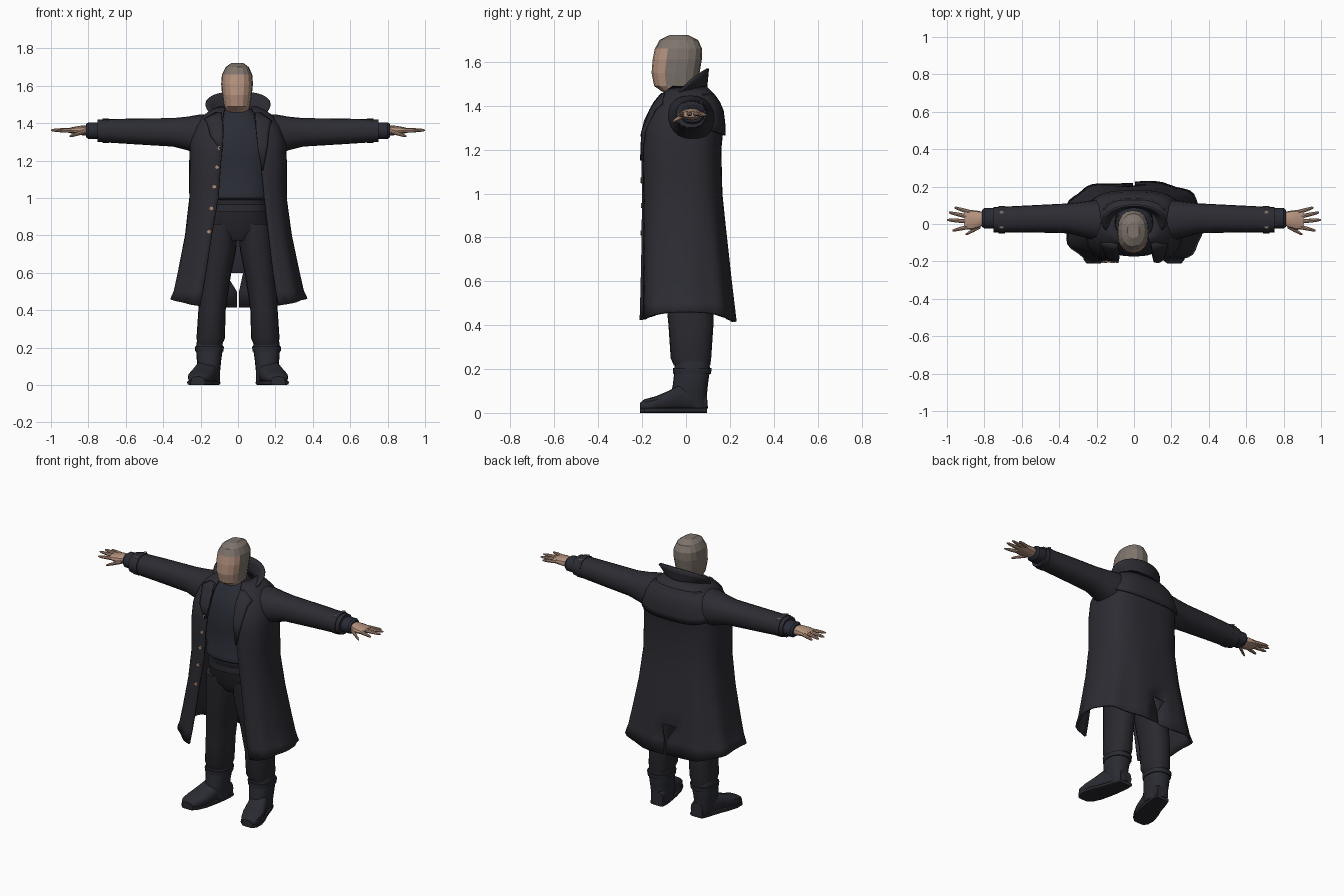
import bpy, bmesh, math
from mathutils import Vector

cube = bpy.data.objects.get("Cube")
if cube:
    bpy.data.objects.remove(cube, do_unlink=True)


def material(name, r, g, b):
    m = bpy.data.materials.new(name)
    m.use_nodes = True
    m.diffuse_color = (r, g, b, 1)
    bsdf = m.node_tree.nodes["Principled BSDF"]
    bsdf.inputs["Base Color"].default_value = (r, g, b, 1)
    bsdf.inputs["Roughness"].default_value = 0.9
    return m


COAT = material("coat charcoal", 0.025, 0.025, 0.033)
KNIT = material("sweater navy", 0.023, 0.025, 0.036)
CLOTH = material("trouser black", 0.022, 0.022, 0.028)
LEATHER = material("boot leather", 0.023, 0.024, 0.032)
SKIN = material("skin", 0.46, 0.29, 0.21)
HAIR = material("grey hair", 0.21, 0.175, 0.15)
COPPER = material("button copper", 0.42, 0.26, 0.19)


def power(v, p):
    return math.copysign(abs(v) ** p, v)


def oval(axis, pos, a, b, p=1.0, n=16):
    """Rounded section across an axis, spanning range a by range b."""
    ring = []
    for i in range(n):
        t = math.tau * i / n
        u = (a[0] + a[1]) / 2 + (a[1] - a[0]) / 2 * power(math.sin(t), p)
        v = (b[0] + b[1]) / 2 - (b[1] - b[0]) / 2 * power(math.cos(t), p)
        ring.append({"x": (pos, u, v), "y": (u, pos, v), "z": (u, v, pos)}[axis])
    return ring


def loft(name, rows, mats, closed=True, thick=0, mirror=False, angle=35, skip=None):
    """Skin a list of equal rows; closed rows are capped, open ones get thickness."""
    bm = bmesh.new()
    vs = [[bm.verts.new(c) for c in row] for row in rows]
    n = len(rows[0])
    for r in range(len(rows) - 1):
        for i in range(n if closed else n - 1):
            if skip and skip(r, i):
                continue
            j = (i + 1) % n
            bm.faces.new((vs[r][i], vs[r][j], vs[r + 1][j], vs[r + 1][i]))
    if closed:
        bm.faces.new(vs[0])
        bm.faces.new(vs[-1])
    bmesh.ops.recalc_face_normals(bm, faces=bm.faces)
    me = bpy.data.meshes.new(name)
    bm.to_mesh(me)
    bm.free()
    for m in mats:
        me.materials.append(m)
    if angle:
        me.shade_smooth()
        me.set_sharp_from_angle(angle=math.radians(angle))
    ob = bpy.data.objects.new(name, me)
    bpy.context.collection.objects.link(ob)
    if thick:
        mod = ob.modifiers.new("thickness", "SOLIDIFY")
        mod.thickness, mod.offset = thick, 0
    if mirror:
        ob.modifiers.new("mirror", "MIRROR").use_bisect_axis[0] = False
    return ob


# Coat surface: height, half width, front, back, right edge, left edge
COAT_ROWS = [
    (0.415, 0.36, -0.215, 0.22, 0.20, 0.22), (0.6, 0.32, -0.21, 0.20, 0.17, 0.19),
    (0.8, 0.28, -0.205, 0.18, 0.14, 0.165), (1.0, 0.255, -0.20, 0.16, 0.105, 0.14),
    (1.2, 0.255, -0.20, 0.155, 0.09, 0.12), (1.3, 0.25, -0.19, 0.165, 0.08, 0.105),
    (1.38, 0.225, -0.155, 0.16, 0.08, 0.095), (1.43, 0.19, -0.125, 0.14, 0.08, 0.09),
    (1.46, 0.15, -0.10, 0.115, 0.075, 0.085), (1.485, 0.10, -0.07, 0.09, 0.065, 0.07)]
P = 0.68


def coat_row(z):
    for lo, hi in zip(COAT_ROWS, COAT_ROWS[1:]):
        if z <= hi[0]:
            t = (z - lo[0]) / (hi[0] - lo[0])
            return [l + (h - l) * t for l, h in zip(lo, hi)]
    return COAT_ROWS[-1]


def coat_angle(x, z):
    return math.copysign(math.asin(min(1, abs(x) / coat_row(z)[1]) ** (1 / P)), x)


def coat_point(z, a, off=0.0):
    _, w, yf, yb, _, _ = coat_row(z)
    off += 0.012 * math.sin(9 * a) * max(0, 1 - z)
    return Vector(((w + off) * power(math.sin(a), P),
                   (yf + yb) / 2 - ((yb - yf) / 2 + off) * power(math.cos(a), P), z))


# Long open coat with a back vent
COLS = 41
heights = [0.415, 0.5, 0.6, 0.7, 0.8, 0.9, 1.0, 1.1, 1.2, 1.25, 1.3, 1.34, 1.38, 1.43, 1.46, 1.485]
rows = []
for r, z in enumerate(heights):
    row = coat_row(z)
    a0, a1 = coat_angle(row[5], z), math.tau - coat_angle(row[4], z)
    line = []
    for i in range(COLS + 1):
        a = a0 + (a1 - a0) * i / COLS
        c = coat_point(z, a)
        if r == 0:
            c.z += 0.045 * math.sin(a) ** 2
        if z < 0.6 and i in (COLS // 2, COLS // 2 + 1):
            c.x = 0.006 if i == COLS // 2 else -0.006
        line.append(c)
    rows.append(line)
loft("coat_body", rows, [COAT], closed=False, thick=0.012,
     skip=lambda r, i: r < 2 and i == COLS // 2)

# Loose cape panel across the upper back
rows = []
for k in range(6):
    line = []
    for i in range(21):
        t = i / 10 - 1
        z = 1.265 + 0.03 * t * t + (1.45 - 1.265 - 0.03 * t * t) * k / 5
        line.append(coat_point(z, math.pi + t * 1.15, 0.014 - 0.002 * k))
    rows.append(line)
loft("back_yoke", rows, [COAT], closed=False, thick=0.008)

# Lapels lie just over the coat front: height, inner x, outer x
lapels = {
    "right_lapel": (-1, [(1.455, 0.08, 0.11), (1.42, 0.08, 0.17), (1.40, 0.075, 0.155),
                         (1.33, 0.075, 0.14), (1.26, 0.08, 0.09)]),
    "left_lapel": (1, [(1.455, 0.085, 0.11), (1.41, 0.09, 0.17), (1.38, 0.09, 0.16),
                       (1.28, 0.10, 0.15), (1.15, 0.12, 0.128)])}
for name, (s, pts) in lapels.items():
    rows = [[coat_point(z, coat_angle(s * (x0 + (x1 - x0) * k / 4), z), 0.012)
             for k in range(5)] for z, x0, x1 in pts]
    loft(name, rows, [COAT], closed=False, thick=0.01)

# Turned-up collar
rows = []
for k in range(4):
    f = k / 3
    line = []
    for i in range(25):
        t = i / 12 - 1
        a = t * math.radians(132)
        low = Vector((0.105 * math.sin(a), 0.005 + 0.085 * math.cos(a), 1.465 - 0.03 * t * t))
        top = Vector((0.172 * math.sin(a), 0.01 + 0.09 * math.cos(a), 1.57 - 0.14 * t * t))
        line.append(low.lerp(top, f))
    rows.append(line)
loft("collar", rows, [COAT], closed=False, thick=0.01)

# Sleeves, cuff straps and shirt cuffs
sleeve = [(0.08, -0.10, 0.13, 1.22, 1.45), (0.20, -0.09, 0.13, 1.225, 1.447),
          (0.27, -0.07, 0.12, 1.255, 1.435), (0.35, -0.05, 0.11, 1.275, 1.427),
          (0.55, -0.045, 0.10, 1.287, 1.425), (0.75, -0.045, 0.09, 1.30, 1.42)]
loft("sleeves", [oval("x", x, (y0, y1), (z0, z1), 0.9, 20) for x, y0, y1, z0, z1 in sleeve],
     [COAT], mirror=True)
loft("cuff_straps", [oval("x", x, (-0.05, 0.095), (1.295, 1.425), 0.9, 20) for x in (0.69, 0.725)],
     [COAT], mirror=True)
loft("inner_cuffs", [oval("x", x, (-0.025 + d, 0.085 - d), (1.315 + d, 1.405 - d), 0.9)
                     for x, d in ((0.74, 0), (0.80, 0), (0.812, 0.01))], [KNIT], mirror=True)

# Buttons down the coat edge and on the cuff straps
for i, (x, z) in enumerate([(-0.10, 1.267), (-0.113, 1.165), (-0.128, 1.06),
                            (-0.144, 0.945), (-0.157, 0.82)]):
    y = coat_point(z, coat_angle(x, z)).y
    loft(f"coat_button_{i + 1}", [oval("y", y + d, (x - 0.012, x + 0.012), (z - 0.012, z + 0.012), 1, 8)
                                  for d in (-0.015, -0.005)], [COPPER])
for i, y in enumerate((-0.015, 0.065)):
    loft(f"cuff_buttons_{i + 1}", [oval("z", z, (0.697, 0.719), (y - 0.011, y + 0.011), 1, 8)
                                   for z in (1.405, 1.418)], [HAIR], mirror=True)

# Hands
palm = [(0.79, 0.0, 0.06, 1.335, 1.385), (0.83, -0.02, 0.07, 1.335, 1.388),
        (0.87, -0.032, 0.075, 1.342, 1.382), (0.905, -0.025, 0.07, 1.348, 1.374)]
loft("palms", [oval("x", x, (y0, y1), (z0, z1), 0.85, 12) for x, y0, y1, z0, z1 in palm],
     [SKIN], mirror=True)
fingers = {"little_fingers": ((0.88, 0.064, 1.362), (0.96, 0.088, 1.358)),
           "ring_fingers": ((0.89, 0.04, 1.364), (0.99, 0.062, 1.362)),
           "middle_fingers": ((0.89, 0.014, 1.364), (1.0, 0.022, 1.362)),
           "index_fingers": ((0.88, -0.014, 1.362), (0.97, -0.035, 1.36)),
           "thumbs": ((0.82, -0.012, 1.355), (0.90, -0.056, 1.33))}
for name, (base, tip) in fingers.items():
    rows = []
    for f, h in ((0, 0.012), (0.5, 0.0105), (0.85, 0.008), (1, 0.004)):
        c = Vector(base).lerp(Vector(tip), f)
        rows.append(oval("x", c.x, (c.y - h, c.y + h), (c.z - h, c.z + h), 1, 8))
    loft(name, rows, [SKIN], mirror=True)


def column(name, table, mat, **kw):
    """Upright loft from height, x range, y range."""
    return loft(name, [oval("z", z, (x0, x1), (y0, y1), kw.get("p", 0.85), kw.get("n", 20))
                       for z, x0, x1, y0, y1 in table], mat,
                mirror=kw.get("mirror", False), angle=kw.get("angle", 35))


# Head: skin in front, short grey hair over the top, sides and back
head = column("head", [(1.42, -0.06, 0.05, -0.07, 0.05), (1.455, -0.062, 0.052, -0.095, 0.05),
                       (1.49, -0.075, 0.065, -0.145, 0.052), (1.55, -0.085, 0.074, -0.157, 0.062),
                       (1.61, -0.09, 0.08, -0.152, 0.072), (1.66, -0.086, 0.076, -0.142, 0.073),
                       (1.70, -0.066, 0.058, -0.12, 0.055), (1.722, -0.035, 0.028, -0.075, 0.01)],
              [SKIN, HAIR], n=16, angle=0)
for f in head.data.polygons:
    c = f.center
    f.material_index = int(c.z > 1.675 or (c.y > -0.075 and c.z > 1.5) or (c.y > -0.01 and c.z > 1.46))

# Sweater with ribbed hem, then belt and hips
column("sweater", [(0.99, -0.16, 0.16, -0.155, 0.11), (1.0, -0.175, 0.175, -0.168, 0.12),
                   (1.03, -0.175, 0.175, -0.17, 0.12), (1.045, -0.17, 0.17, -0.163, 0.12),
                   (1.2, -0.19, 0.19, -0.175, 0.12), (1.32, -0.19, 0.19, -0.165, 0.12),
                   (1.40, -0.15, 0.15, -0.135, 0.10), (1.45, -0.095, 0.095, -0.10, 0.075),
                   (1.48, -0.07, 0.065, -0.085, 0.06)], [KNIT])
column("belt", [(0.925, -0.165, 0.165, -0.16, 0.12), (0.965, -0.165, 0.165, -0.16, 0.12)], [LEATHER])
column("hips", [(0.77, -0.12, 0.12, -0.09, 0.09), (0.83, -0.17, 0.17, -0.13, 0.12),
                (0.99, -0.155, 0.155, -0.148, 0.11)], [CLOTH])

# Trouser legs, boot shafts and straps
column("trouser_legs", [(0.215, 0.085, 0.215, -0.055, 0.11), (0.25, 0.07, 0.222, -0.07, 0.115),
                        (0.40, 0.066, 0.212, -0.08, 0.125), (0.6, 0.036, 0.20, -0.10, 0.125),
                        (0.72, 0.01, 0.192, -0.12, 0.125), (0.86, 0.005, 0.18, -0.13, 0.12)],
       [CLOTH], mirror=True)
column("boot_shafts", [(0.02, 0.095, 0.20, -0.05, 0.10), (0.08, 0.095, 0.215, -0.07, 0.095),
                       (0.13, 0.09, 0.22, -0.06, 0.10), (0.20, 0.08, 0.225, -0.052, 0.11),
                       (0.235, 0.085, 0.22, -0.05, 0.105)], [LEATHER], mirror=True)
column("boot_straps", [(0.178, 0.078, 0.228, -0.058, 0.114), (0.205, 0.075, 0.231, -0.06, 0.117)],
       [LEATHER], mirror=True)

# Boot feet turn outward: y, centre x, half width, height
foot = [(-0.21, 0.215, 0.035, 0.045), (-0.19, 0.211, 0.055, 0.062), (-0.14, 0.20, 0.068, 0.075),
        (-0.08, 0.184, 0.066, 0.10), (-0.03, 0.168, 0.06, 0.13), (0.05, 0.15, 0.052, 0.12),
        (0.095, 0.142, 0.042, 0.09)]
loft("boot_feet", [oval("y", y, (x - w, x + w), (0.008, h), 0.7) for y, x, w, h in foot],
     [LEATHER], mirror=True)
loft("boot_soles", [oval("y", y, (x - w - 0.004, x + w + 0.004), (0, 0.025), 0.4) for y, x, w, h in foot],
     [CLOTH], mirror=True)
